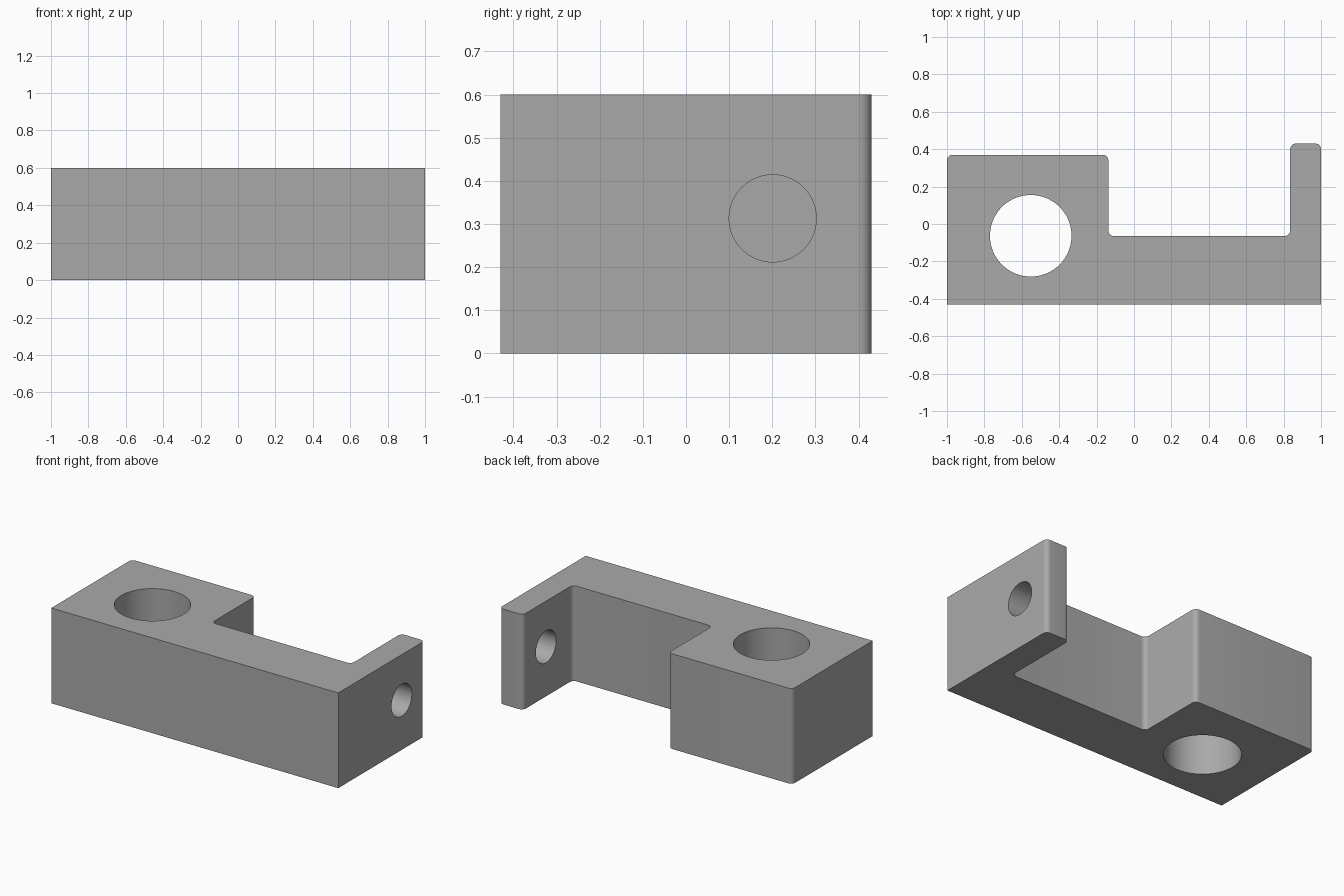
import bpy
import bmesh
import math

default = bpy.data.objects.get("Cube")
if default:
    bpy.data.objects.remove(default, do_unlink=True)

HEIGHT = 0.6
FILLET = 0.03

# Single grey material
grey = bpy.data.materials.new("plain_grey")
grey.use_nodes = True
colour = (0.4, 0.4, 0.4, 1)
grey.diffuse_color = colour
grey.node_tree.nodes["Principled BSDF"].inputs["Base Color"].default_value = colour

# Bracket outline: sharp front corners first, then the rounded ones
sharp = [(-1, -0.43), (1, -0.43)]
rounded = [(1, 0.43), (0.835, 0.43), (0.835, -0.065),
           (-0.137, -0.065), (-0.137, 0.37), (-1, 0.37)]

# Extrude the outline upwards and fillet the rounded vertical edges
bm = bmesh.new()
base = bm.faces.new([bm.verts.new((x, y, 0)) for x, y in sharp + rounded])
lift = bmesh.ops.extrude_face_region(bm, geom=[base])["geom"]
bmesh.ops.translate(bm, vec=(0, 0, HEIGHT),
                    verts=[v for v in lift if isinstance(v, bmesh.types.BMVert)])
bmesh.ops.recalc_face_normals(bm, faces=bm.faces)


def is_rounded(edge):
    a, b = (v.co for v in edge.verts)
    upright = abs(a.z - b.z) > HEIGHT / 2
    return upright and any((a.xy - b.xy).length < 1e-5 and
                           math.dist(a.xy, p) < 1e-4 for p in rounded)


bmesh.ops.bevel(bm, geom=[e for e in bm.edges if is_rounded(e)], offset=FILLET,
                segments=8, profile=0.5, affect='EDGES')
mesh = bpy.data.meshes.new("bracket")
bm.to_mesh(mesh)
bm.free()
mesh.materials.append(grey)
bracket = bpy.data.objects.new("bracket", mesh)
bpy.context.collection.objects.link(bracket)


def drill(name, centre, radius, depth, tilt=0):
    """Cut a round through hole in the bracket."""
    bpy.ops.mesh.primitive_cylinder_add(vertices=96, radius=radius, depth=depth,
                                        location=centre, rotation=(0, tilt, 0))
    cutter = bpy.context.object
    cutter.name = name
    cutter.hide_render = True
    cutter.data.materials.append(grey)
    cut = bracket.modifiers.new(name, 'BOOLEAN')
    cut.operation = 'DIFFERENCE'
    cut.solver = 'EXACT'
    cut.object = cutter
    bpy.ops.object.select_all(action='DESELECT')
    bracket.select_set(True)
    bpy.context.view_layer.objects.active = bracket
    bpy.ops.object.modifier_apply(modifier=name)
    bpy.data.objects.remove(cutter, do_unlink=True)


# Large upright bore in the block, small cross hole in the thin flange
drill("block_bore", (-0.552, -0.063, HEIGHT / 2), 0.218, 1)
drill("flange_hole", (0.92, 0.201, 0.313), 0.101, 0.4, math.pi / 2)

bpy.ops.object.shade_smooth_by_angle(angle=math.radians(30))
